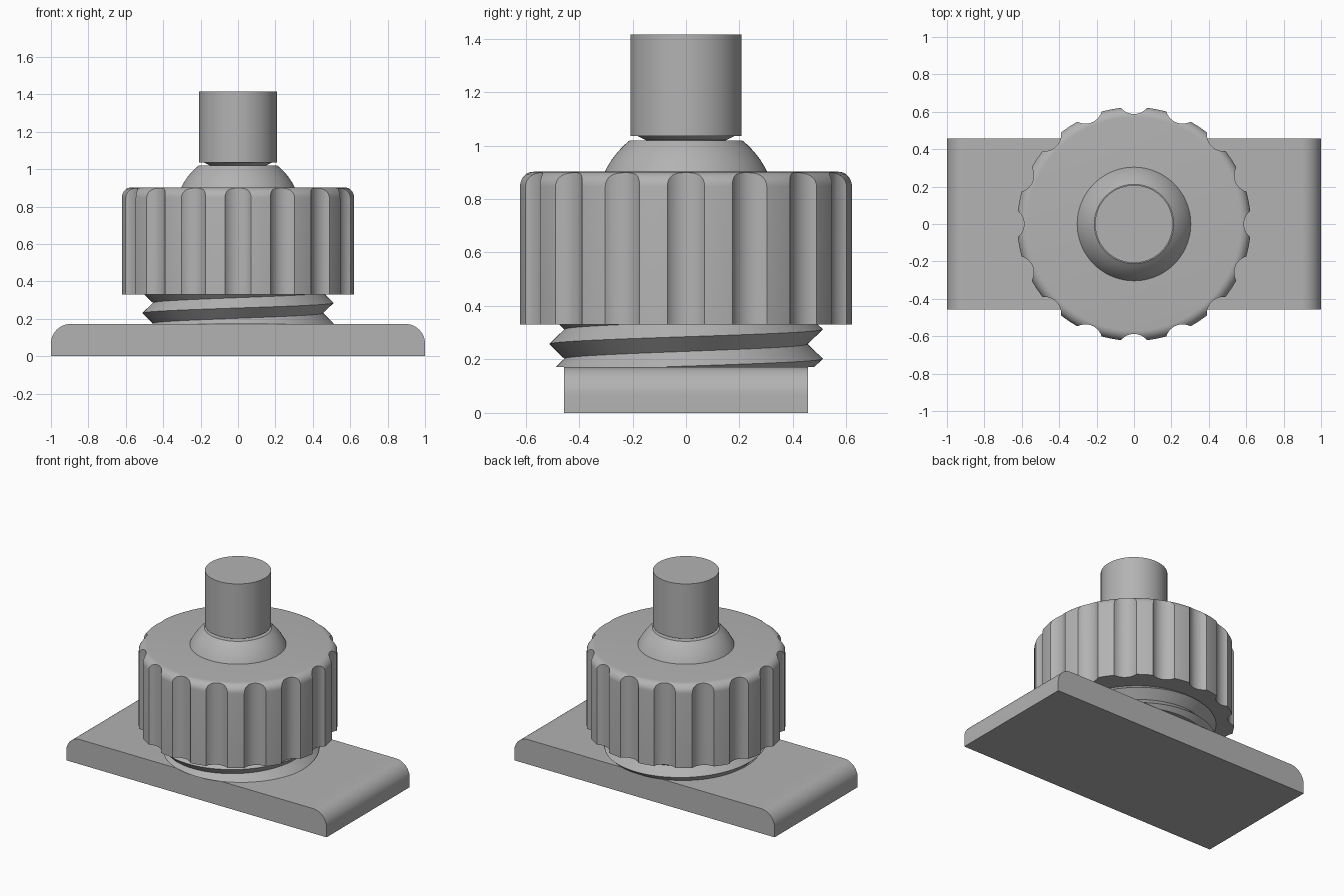
import bpy, bmesh
from math import pi, sin, cos, sqrt, radians

if "Cube" in bpy.data.objects:
    bpy.data.objects.remove(bpy.data.objects["Cube"], do_unlink=True)

GREY = (0.45, 0.45, 0.45, 1)
grey = bpy.data.materials.new("plain_grey")
grey.use_nodes = True
grey.diffuse_color = GREY
grey.node_tree.nodes["Principled BSDF"].inputs["Base Color"].default_value = GREY

SEG = 96


def finish(name, bm, smooth=True):
    """Turn a bmesh into a named object with sharp-edged smooth shading."""
    bmesh.ops.recalc_face_normals(bm, faces=bm.faces)
    mesh = bpy.data.meshes.new(name)
    bm.to_mesh(mesh)
    bm.free()
    mesh.materials.append(grey)
    obj = bpy.data.objects.new(name, mesh)
    bpy.context.collection.objects.link(obj)
    if smooth:
        shade(obj)
    return obj


def shade(obj):
    bpy.ops.object.select_all(action='DESELECT')
    obj.select_set(True)
    bpy.context.view_layer.objects.active = obj
    bpy.ops.object.shade_smooth_by_angle(angle=radians(30))


def lathe(name, profile, smooth=True):
    """Closed solid of revolution from (radius, height) points, bottom to top."""
    bm = bmesh.new()
    rings = [[bm.verts.new((r * cos(2 * pi * i / SEG), r * sin(2 * pi * i / SEG), z))
              for i in range(SEG)] for r, z in profile]
    for low, high in zip(rings, rings[1:]):
        for i in range(SEG):
            j = (i + 1) % SEG
            bm.faces.new((low[i], low[j], high[j], high[i]))
    bm.faces.new(rings[0])
    bm.faces.new(rings[-1])
    return finish(name, bm, smooth)


# Base plate with rounded upper ends
PLATE_TOP = 0.172
bm = bmesh.new()
bmesh.ops.create_cube(bm, size=1)
for v in bm.verts:
    v.co = (v.co.x * 2, v.co.y * 0.912, (v.co.z + 0.5) * PLATE_TOP)
ends = [e for e in bm.edges
        if all(v.co.z > 0.1 for v in e.verts) and e.verts[0].co.x * e.verts[1].co.x > 0]
bmesh.ops.bevel(bm, geom=ends, offset=0.105, segments=12, profile=0.5, affect='EDGES')
finish("base_plate", bm)

# Right-handed V thread, trimmed flat at both ends
PITCH, CREST, ROOT = 0.11, 0.512, 0.455
bm = bmesh.new()
rows = []
for k in range(-4, 7):
    r = ROOT if k % 2 else CREST
    rows.append([bm.verts.new((r * cos(2 * pi * i / SEG), r * sin(2 * pi * i / SEG),
                               0.175 + PITCH * (k / 2 + i / SEG))) for i in range(SEG + 1)])
for low, high in zip(rows, rows[1:]):
    for i in range(SEG):
        bm.faces.new((low[i], low[i + 1], high[i + 1], high[i]))
bmesh.ops.remove_doubles(bm, verts=bm.verts, dist=0.0001)
for height, direction in ((PLATE_TOP, -1), (0.36, 1)):
    bmesh.ops.bisect_plane(bm, geom=bm.verts[:] + bm.edges[:] + bm.faces[:],
                           plane_co=(0, 0, height), plane_no=(0, 0, direction),
                           clear_outer=True)
    rim = [e for e in bm.edges if e.is_boundary
           and all(abs(v.co.z - height) < 0.0005 for v in e.verts)]
    bmesh.ops.edgeloop_fill(bm, edges=rim)
finish("threaded_post", bm)

# Clamping nut: rounded upper rim, then sixteen scooped grip flutes
NUT_R, NUT_LOW, NUT_TOP, FILLET = 0.625, 0.33, 0.902, 0.055
rim = [(NUT_R - FILLET + FILLET * cos(pi / 2 * i / 8),
        NUT_TOP - FILLET + FILLET * sin(pi / 2 * i / 8)) for i in range(9)]
nut = lathe("clamping_nut", [(NUT_R, NUT_LOW)] + rim, smooth=False)

FLUTES = 16
bm = bmesh.new()
for n in range(FLUTES):
    a = 2 * pi * n / FLUTES
    made = bmesh.ops.create_cone(bm, cap_ends=True, segments=40,
                                 radius1=0.091, radius2=0.091, depth=1)
    bmesh.ops.translate(bm, verts=made["verts"],
                        vec=(0.679 * cos(a), 0.679 * sin(a), 0.6))
cutter = finish("flute_cutter", bm, smooth=False)
cutter.hide_render = True

cut = nut.modifiers.new("grip_flutes", 'BOOLEAN')
cut.operation = 'DIFFERENCE'
cut.solver = 'EXACT'
cut.object = cutter
bpy.context.view_layer.objects.active = nut
bpy.ops.object.modifier_apply(modifier=cut.name)
bpy.data.objects.remove(cutter, do_unlink=True)
shade(nut)

# Ball, truncated at the top and seated in the nut
BALL_R, BALL_Z = 0.337, 0.756
heights = [0.85 + (1.018 - 0.85) * i / 12 for i in range(13)]
lathe("ball", [(sqrt(BALL_R ** 2 - (z - BALL_Z) ** 2), z) for z in heights])

# Flared neck and mounting stud
lathe("neck", [(0.15, 1.01), (0.15, 1.02), (0.185, 1.037)])
lathe("mounting_stud", [(0.208, 1.035), (0.208, 1.415)])
